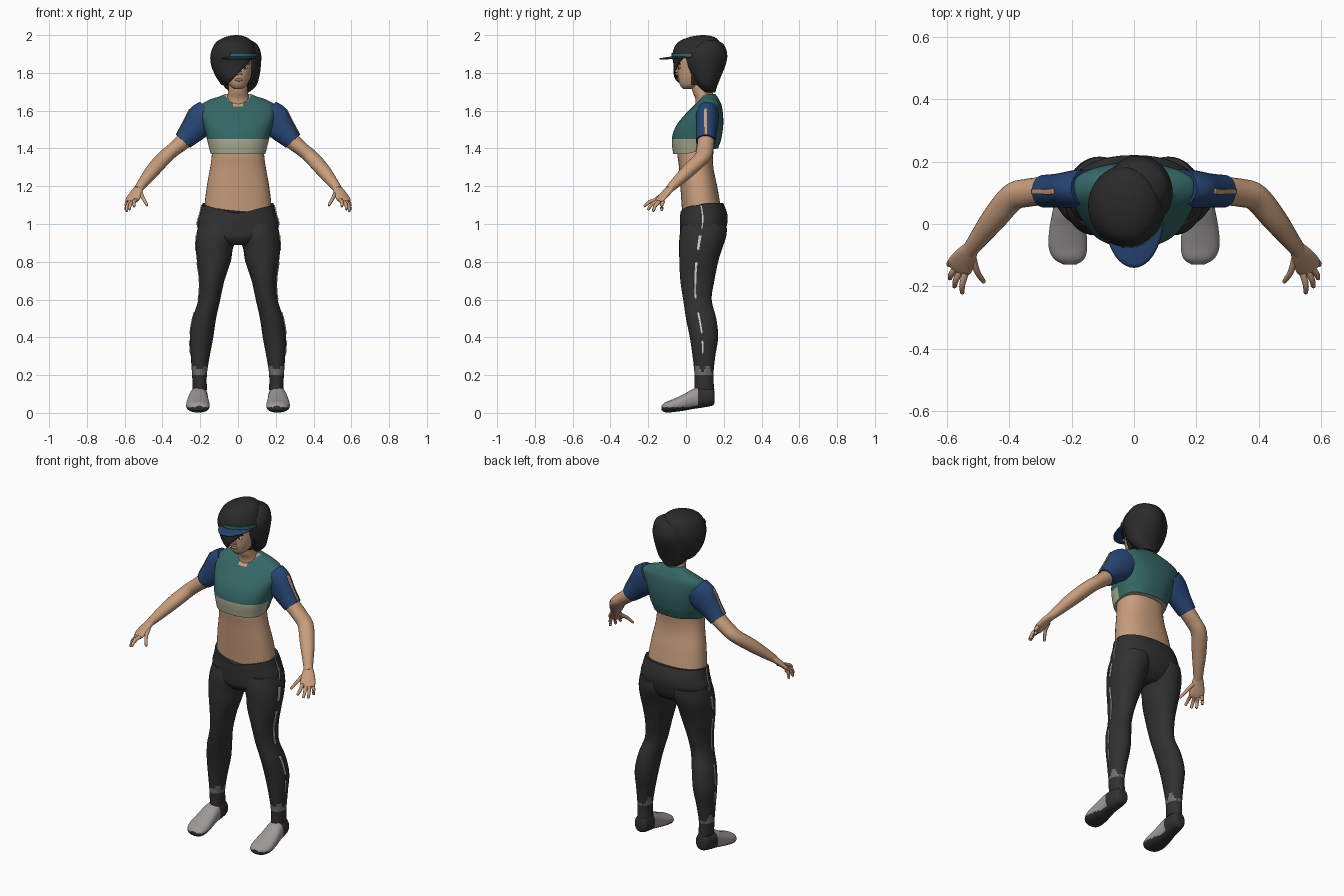
import bpy, bmesh
from math import sin, cos, pi, radians
from mathutils import Vector, Matrix

if "Cube" in bpy.data.objects:
    bpy.data.objects.remove(bpy.data.objects["Cube"])

COLOURS = {
    "skin": (.58, .34, .205), "teal": (.035, .135, .13), "blue": (.02, .06, .175),
    "cream": (.4, .41, .29), "charcoal": (.03, .03, .031), "hair_black": (.024, .024, .024),
    "shoe_grey": (.34, .32, .32), "patch_grey": (.16, .16, .16), "white": (.65, .65, .65),
    "lip": (.4, .17, .12)}
MATS = {}
for label, rgb in COLOURS.items():
    m = bpy.data.materials.new(label)
    m.use_nodes = True
    m.diffuse_color = (*rgb, 1)
    shader = next(n for n in m.node_tree.nodes if n.type == "BSDF_PRINCIPLED")
    shader.inputs["Base Color"].default_value = (*rgb, 1)
    shader.inputs["Roughness"].default_value = .8
    MATS[label] = m


def finish(name, bm, rule, thick=0, offset=0):
    """Colour faces by rule (a colour name or a function of the face centre; None deletes)."""
    pick = rule if callable(rule) else lambda c: rule
    bmesh.ops.recalc_face_normals(bm, faces=bm.faces)
    mesh = bpy.data.meshes.new(name)
    slots, dead = [], []
    for f in bm.faces:
        colour = pick(f.calc_center_median())
        if colour is None:
            dead.append(f)
            continue
        if colour not in slots:
            slots.append(colour)
            mesh.materials.append(MATS[colour])
        f.material_index = slots.index(colour)
    bmesh.ops.delete(bm, geom=dead, context="FACES")
    bm.to_mesh(mesh)
    bm.free()
    ob = bpy.data.objects.new(name, mesh)
    bpy.context.collection.objects.link(ob)
    bpy.ops.object.select_all(action="DESELECT")
    ob.select_set(True)
    bpy.context.view_layer.objects.active = ob
    bpy.ops.object.shade_smooth_by_angle(angle=radians(50))
    if thick:
        solid = ob.modifiers.new("thickness", "SOLIDIFY")
        solid.thickness, solid.offset = thick, offset
    return ob


def skin_rings(rings, closed, side=1, warp=None):
    """Bridge rings of points; closed rings also get end caps."""
    bm = bmesh.new()
    loops = []
    for ring in rings:
        pts = [warp(p) if warp else p for p in ring]
        loops.append([bm.verts.new((p[0] * side, p[1], p[2])) for p in pts])
    n = len(loops[0])
    for a, b in zip(loops, loops[1:]):
        for i in range(n if closed else n - 1):
            j = (i + 1) % n
            bm.faces.new((a[i], a[j], b[j], b[i]))
    if closed:
        bm.faces.new(loops[0])
        bm.faces.new(loops[-1])
    return bm


def smooth(rows, n=6):
    """Spline through the rows, every column at once."""
    out, last = [], len(rows) - 1
    for i in range(last):
        near = rows[max(i - 1, 0)], rows[i], rows[i + 1], rows[min(i + 2, last)]
        for k in range(n):
            t = k / n
            out.append([b + .5 * t * (c - a + t * (2*a - 5*b + 4*c - d + t * (3*b - a - 3*c + d)))
                        for a, b, c, d in zip(*near)])
    return out + [rows[-1]]


def angles(arc, n):
    if arc:
        return [radians(arc[0] + (arc[1] - arc[0]) * i / 8) for i in range(9)]
    return [2 * pi * i / n for i in range(n)]


def loft(name, rows, rule, side=1, arc=None, grow=0, power=2, axis="z", warp=None, n=40):
    """Rows are position along axis, centre x, half width, low and high of the other axis."""
    def bend(v):
        return (abs(v) ** (2 / power)) * (1 if v > 0 else -1)
    rings = []
    for t, cx, rx, lo, hi in smooth(rows):
        ring = []
        for a in angles(arc, n):
            x = cx + (rx + grow) * bend(cos(a))
            o = (lo + hi) / 2 + ((hi - lo) / 2 + grow) * bend(sin(a))
            ring.append((x, o, t) if axis == "z" else (x, t, o))
        rings.append(ring)
    return finish(name, skin_rings(rings, not arc, side, warp), rule, .004 if arc else 0)


def tube(name, rows, rule, side=1, arc=None, grow=0, n=20):
    """Rows are x, y, z, sideways radius, upward radius along a path."""
    path, rings = smooth(rows, 5), []
    for i, row in enumerate(path):
        t = Vector(path[min(i + 1, len(path) - 1)][:3]) - Vector(path[max(i - 1, 0)][:3])
        t.normalize()
        across = t.cross(Vector((0, 0, 1))).normalized()
        up = across.cross(t)
        rings.append([Vector(row[:3]) + across * cos(a) * (row[3] + grow) + up * sin(a) * (row[4] + grow)
                      for a in angles(arc, n)])
    return finish(name, skin_rings(rings, not arc, side), rule, .004 if arc else 0)


def ball(name, centre, size, colour):
    bm = bmesh.new()
    bmesh.ops.create_uvsphere(bm, u_segments=16, v_segments=10, radius=1,
                              matrix=Matrix.Translation(centre) @ Matrix.Diagonal((*size, 1)))
    finish(name, bm, colour)


# Bare midriff, neck and head
loft("midriff", [(1, 0, .17, -.02, .2), (1.08, 0, .178, -.022, .186), (1.2, 0, .165, -.03, .165),
                 (1.3, 0, .147, -.037, .145), (1.38, 0, .138, -.045, .145), (1.48, 0, .14, -.03, .16)],
     "skin", power=2.3)
loft("neck", [(1.6, 0, .07, .05, .165), (1.66, 0, .06, .05, .155), (1.7, 0, .052, .035, .14),
              (1.77, 0, .05, .02, .13)], "skin")
loft("head", [(1.715, 0, .02, -.015, .04), (1.735, 0, .046, -.032, .08), (1.78, 0, .068, -.043, .13),
              (1.84, 0, .08, -.045, .16), (1.9, 0, .08, -.042, .17), (1.95, 0, .05, 0, .14)], "skin")
tube("nose", [(.008, -.034, 1.84, .006, .006), (.008, -.048, 1.81, .009, .009),
              (.008, -.046, 1.79, .013, .01)], "skin")
ball("lips", (.004, -.041, 1.763), (.02, .007, .008), "lip")
for s, tag in ((1, "left"), (-1, "right")):
    ball(tag + "_eye", (s * .037, -.035, 1.827), (.015, .006, .007), "white")
    ball(tag + "_iris", (s * .037, -.039, 1.827), (.006, .004, .006), "hair_black")
    ball(tag + "_eyebrow", (s * .04, -.035, 1.848), (.02, .006, .004), "hair_black")

# Hair: swept crown with a diagonal fringe, and a bob behind
CROWN = [(1.735, -.012, .075, -.04, .16), (1.78, -.017, .1, -.063, .17), (1.84, -.022, .12, -.066, .18),
         (1.9, -.023, .122, -.072, .19), (1.96, -.02, .098, -.045, .18), (1.99, -.012, .055, .02, .15),
         (2, -.01, .01, .08, .1)]
crown = loft("hair_crown", CROWN, "hair_black")
slope, edge, start = Vector((1.04, 0, -1)), Vector((-.045, 0, 1.75)), .03
bm = bmesh.new()
bm.from_mesh(crown.data)
for point, normal in ((edge, slope), ((0, start, 0), (0, 1, 0))):
    bmesh.ops.bisect_plane(bm, geom=bm.verts[:] + bm.edges[:] + bm.faces[:],
                           plane_co=point, plane_no=normal)
gone = [f for f in bm.faces if f.calc_center_median().y < start
        and (f.calc_center_median() - edge).dot(slope) > 0]
bmesh.ops.delete(bm, geom=gone, context="FACES")
bm.to_mesh(crown.data)
bm.free()
shell = crown.modifiers.new("thickness", "SOLIDIFY")
shell.thickness = .008
loft("hair_bob", [(1.695, .01, .045, .09, .155), (1.73, .01, .085, .06, .165), (1.78, .013, .1, .02, .185),
                  (1.85, .014, .108, -.01, .212), (1.9, .015, .107, -.01, .218), (1.95, .018, .085, .04, .2),
                  (1.975, .02, .045, .08, .16)], "hair_black")

# Sun visor with its band
brim = []
for k in range(7):
    size = .5 + k / 12
    ring = [(.095 * size * cos(a), -.17 * size * sin(a)) for a in (pi * i / 24 for i in range(25))]
    brim.append([(x, .03 + y, 1.9 + .15 * y - 1.5 * x * x) for x, y in ring])
finish("visor_brim", skin_rings(brim, False), "blue", .006)
BAND = [(1.886, -.023, .122, -.072, .19), (1.904, -.023, .122, -.072, .19)]
loft("visor_band", BAND, "teal", arc=(262, 348), grow=.003)

# Cropped top with a cream hem and an open neckline
def top_colour(c):
    if c.y < .11 and c.z > 1.61 + abs(c.x):
        return "skin"
    return "cream" if c.z < 1.45 and c.y < .055 else "teal"


def top_hem(p):
    lift = max(0, 1 - (p[2] - 1.37) / .08) * min(1, max(0, p[1] / .12))
    return p[0], p[1], p[2] + .03 * lift


loft("cropped_top", [(1.37, 0, .148, -.068, .17), (1.45, 0, .165, -.075, .187), (1.52, 0, .182, -.052, .197),
                     (1.58, 0, .198, -.005, .196), (1.63, 0, .195, .045, .188), (1.658, 0, .15, .072, .175),
                     (1.675, 0, .1, .083, .165), (1.688, 0, .068, .088, .155)],
     top_colour, power=2.35, warp=top_hem, n=64)

# Trousers: hips with a dipped waistband
HIPS = [(.89, 0, .1, 0, .15), (.93, 0, .195, -.03, .195), (1, 0, .214, -.032, .218),
        (1.05, 0, .202, -.032, .218), (1.1, 0, .19, -.03, .198)]


def dip(p):
    high = max(0, (p[2] - 1) / .1)
    front = min(1, max(0, (.12 - p[1]) / .13)) * (1 - min(1, abs(p[0]) / .19))
    return p[0], p[1], p[2] - .045 * high * front + .01 * high * (p[1] > .1)


loft("trouser_hips", HIPS, "charcoal", power=2.2, warp=dip)

LEG = [(1, .108, .1, -.02, .215), (.94, .112, .109, -.034, .214), (.87, .125, .098, -.036, .192),
       (.8, .128, .089, -.035, .17), (.7, .138, .066, -.03, .15), (.6, .152, .058, -.015, .136),
       (.5, .178, .062, 0, .16), (.4, .193, .062, .02, .17), (.3, .2, .05, .035, .155),
       (.2, .204, .039, .045, .145), (.12, .202, .038, .045, .15)]
SHOE = [(.152, .203, .018, .06, .1), (.142, .203, .037, .04, .13), (.1, .206, .046, .03, .137),
        (.045, .21, .05, .022, .13), (-.01, .212, .058, .012, .1), (-.07, .212, .062, .004, .072),
        (-.11, .208, .05, .003, .056), (-.13, .205, .02, .015, .038)]
SLEEVE = [(.15, .115, 1.585, .06, .08), (.19, .112, 1.55, .06, .088), (.24, .107, 1.493, .055, .068),
          (.29, .105, 1.438, .052, .05)]
ARM = [(.25, .105, 1.48, .044, .044), (.29, .105, 1.437, .045, .043), (.34, .1, 1.395, .045, .038),
       (.39, .085, 1.352, .044, .037), (.45, .015, 1.285, .04, .036), (.5, -.05, 1.222, .03, .028),
       (.53, -.09, 1.183, .024, .02)]
PALM = [(.52, -.075, 1.197, .024, .02), (.54, -.105, 1.165, .036, .017), (.558, -.135, 1.132, .042, .014),
        (.566, -.148, 1.118, .034, .01)]
DIGITS = {"thumb": ((.515, -.11, 1.165), (.48, -.187, 1.097)),
          "index_finger": ((.54, -.158, 1.128), (.55, -.222, 1.092)),
          "middle_finger": ((.556, -.15, 1.12), (.575, -.202, 1.075)),
          "ring_finger": ((.57, -.14, 1.118), (.59, -.175, 1.066)),
          "little_finger": ((.582, -.12, 1.122), (.592, -.128, 1.068))}


def leg_colour(c):
    return "patch_grey" if .2 < c.z < .2 + .055 * abs(sin(60 * c.y + 1)) else "charcoal"


def stripe_colour(c):
    z = c.z
    return "white" if z > .86 or .6 < z < .8 or .42 < z < .53 or .31 < z < .38 else None


def shoe_colour(c):
    return "charcoal" if c.y > .065 or c.z < .03 + .1 * max(0, c.y) else "shoe_grey"


for s, tag in ((1, "left_"), (-1, "right_")):
    # Legs, side stripes and shoes
    loft(tag + "leg", LEG, leg_colour, s)
    loft(tag + "leg_stripe", LEG[1:-2], stripe_colour, s, arc=(-10, -3), grow=.002)
    loft(tag + "hip_stripe", HIPS[1:], "white", s, arc=(-3, -.5), grow=.003, power=2.2)
    loft(tag + "shoe", SHOE, shoe_colour, s, axis="y", power=2.3)
    # Sleeves and arms
    tube(tag + "sleeve", SLEEVE, "blue", s, n=32)
    tube(tag + "sleeve_stripe", SLEEVE[1:], "skin", s, arc=(82, 98), grow=.002)
    tube(tag + "arm", ARM, "skin", s)
    # Hands
    tube(tag + "palm", PALM, "skin", s)
    for part, (base, tip) in DIGITS.items():
        a, b = Vector(base), Vector(tip)
        mid = (a + b) / 2 + Vector((.005, -.004, .006))
        tube(tag + part, [(*a, .011, .011), (*mid, .0095, .0095), (*b.lerp(mid, .1), .007, .007),
                          (*b, .002, .002)], "skin", s, n=10)
